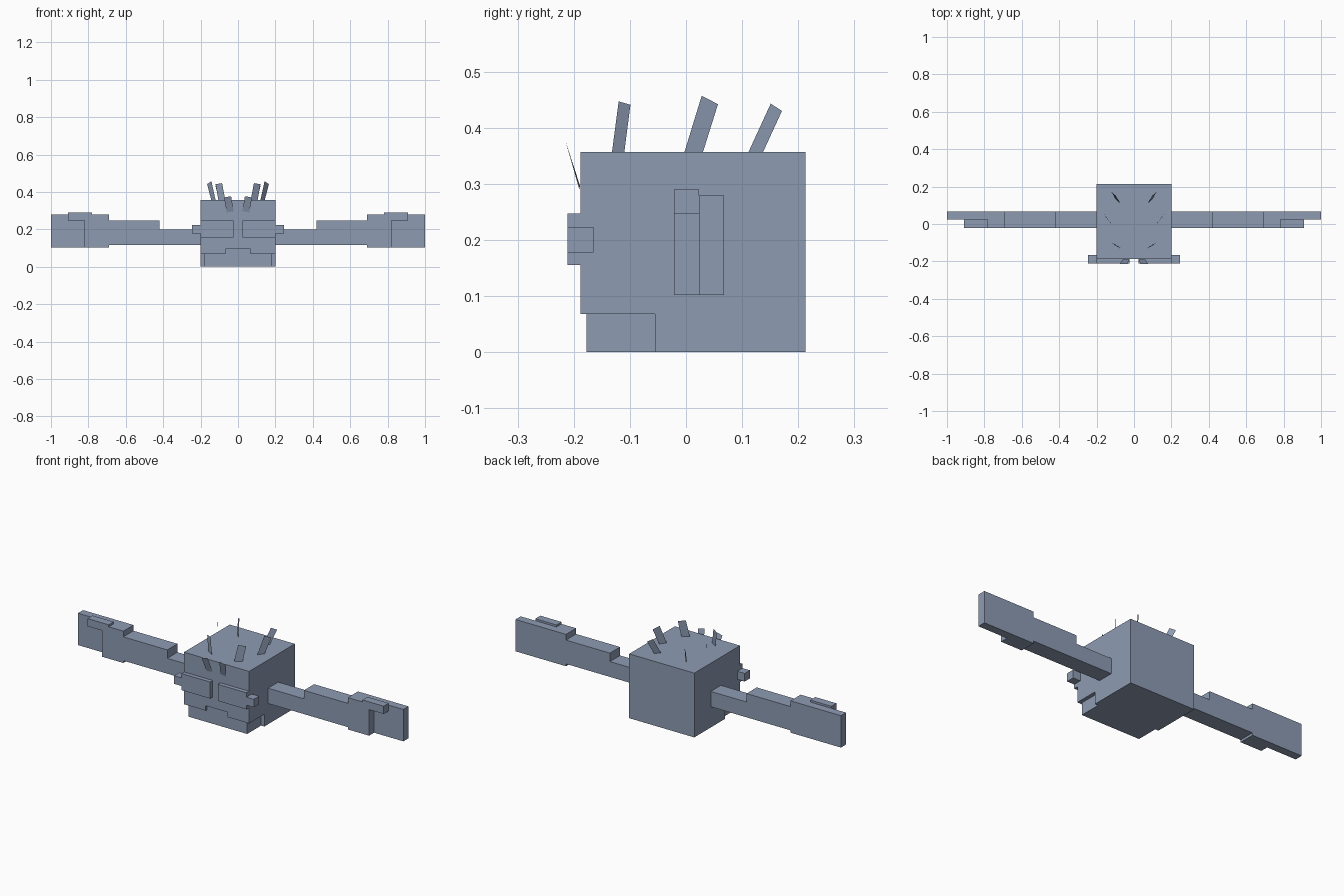
import bpy, bmesh

if "Cube" in bpy.data.objects:
    bpy.data.objects.remove(bpy.data.objects["Cube"])

mat = bpy.data.materials.new("slate blue")
mat.diffuse_color = (0.27, 0.33, 0.45, 1)
mat.use_nodes = True
mat.node_tree.nodes["Principled BSDF"].inputs["Base Color"].default_value = mat.diffuse_color


def finish(name, bm):
    bmesh.ops.recalc_face_normals(bm, faces=bm.faces)
    me = bpy.data.meshes.new(name)
    bm.to_mesh(me)
    bm.free()
    ob = bpy.data.objects.new(name, me)
    me.materials.append(mat)
    bpy.context.collection.objects.link(ob)
    return ob


def box(name, x, y, z):
    bm = bmesh.new()
    bmesh.ops.create_cube(bm, size=1)
    for v in bm.verts:
        v.co = [(a + b) / 2 + c * (b - a) for (a, b), c in zip((x, y, z), v.co)]
    return finish(name, bm)


def prism(name, profile, y):
    """Extrude an x-z profile along y."""
    bm = bmesh.new()
    face = bm.faces.new([bm.verts.new((px, y[0], pz)) for px, pz in profile])
    new = bmesh.ops.extrude_face_region(bm, geom=[face])["geom"]
    for v in new:
        if isinstance(v, bmesh.types.BMVert):
            v.co.y = y[1]
    return finish(name, bm)


def sheet(name, points):
    bm = bmesh.new()
    bm.faces.new([bm.verts.new(p) for p in points])
    return finish(name, bm)


def cut(ob, cutter):
    cutter.hide_render = True
    cutter.hide_set(True)
    m = ob.modifiers.new("cut", 'BOOLEAN')
    m.operation = 'DIFFERENCE'
    m.solver = 'EXACT'
    m.object = cutter


def mirror(ob):
    ob.modifiers.new("mirror", 'MIRROR')


# block body with a jaw recess and a shallow mouth notch
body = box("body", (-0.2, 0.2), (-0.188, 0.213), (0, 0.357))
cut(body, box("jaw_cutter", (-0.3, 0.3), (-0.3, -0.055), (-0.1, 0.068)))
cut(body, box("mouth_cutter", (-0.067, 0.067), (-0.3, -0.177), (0.05, 0.095)))
box("jaw", (-0.18, 0.18), (-0.177, -0.055), (0, 0.068))

# eyes with small side studs
mirror(box("eye", (0.024, 0.2), (-0.211, -0.165), (0.155, 0.247)))
mirror(box("eye_stud", (0.2, 0.245), (-0.211, -0.165), (0.178, 0.223)))

# stepped arms, the front of the hand ends earlier than the back
arm = prism("arm", [(0.2, 0.115), (0.69, 0.115), (0.69, 0.102), (1, 0.102),
                    (1, 0.279), (0.69, 0.279), (0.69, 0.247), (0.42, 0.247),
                    (0.42, 0.2), (0.2, 0.2)], (-0.021, 0.068))
cut(arm, box("hand_cutter", (0.82, 1.1), (-0.1, 0.023), (0, 0.4)))
mirror(arm)
mirror(box("thumb", (0.78, 0.91), (-0.021, 0.023), (0.247, 0.29)))

# thin hair tufts
tufts = {
    "brow_tuft": [(0.023, -0.189, 0.297), (0.06, -0.19, 0.29),
                  (0.075, -0.213, 0.37), (0.037, -0.215, 0.377)],
    "front_tuft": [(0.068, -0.132, 0.356), (0.105, -0.11, 0.356),
                   (0.12, -0.099, 0.441), (0.085, -0.12, 0.447)],
    "middle_tuft": [(0.12, -0.003, 0.356), (0.143, 0.03, 0.356),
                    (0.165, 0.057, 0.442), (0.142, 0.028, 0.457)],
    "back_tuft": [(0.075, 0.111, 0.356), (0.1, 0.137, 0.356),
                  (0.12, 0.171, 0.43), (0.097, 0.151, 0.443)],
}
for name, pts in tufts.items():
    mirror(sheet(name, pts))
